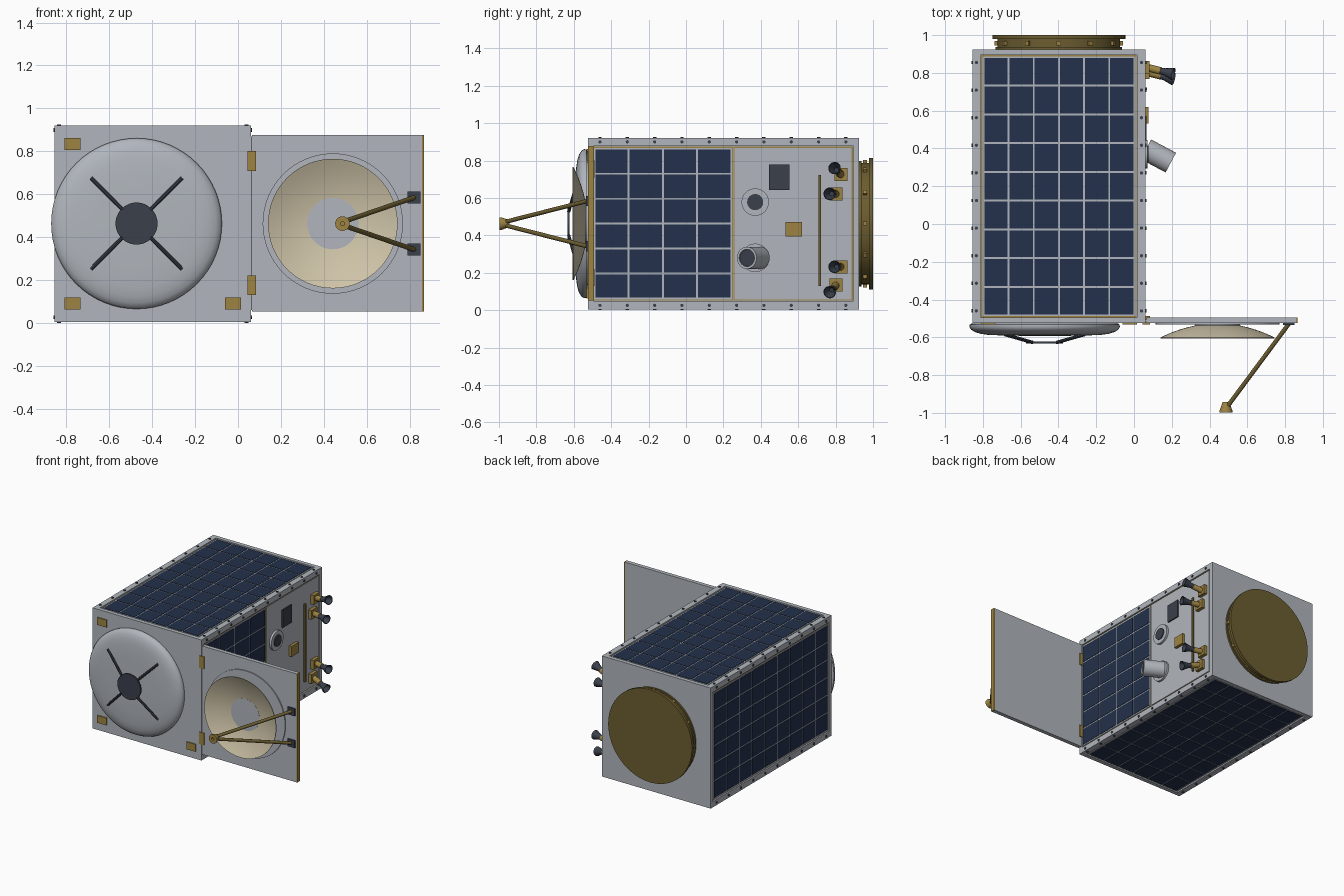
import bpy, bmesh, math
from mathutils import Vector, Matrix

if "Cube" in bpy.data.objects:
    bpy.data.objects.remove(bpy.data.objects["Cube"])


def mat(name, *c):
    m = bpy.data.materials.new(name)
    m.diffuse_color = (*c, 1)
    m.use_nodes = True
    m.node_tree.nodes["Principled BSDF"].inputs["Base Color"].default_value = m.diffuse_color
    return m


GREY = mat("panel_grey", .44, .47, .51)
GOLD = mat("gold", .34, .23, .055)
BRASS = mat("dark_brass", .15, .11, .03)
NAVY = mat("solar_navy", .017, .030, .070)
DARK = mat("charcoal", .042, .050, .070)
CREAM = mat("cream", .62, .55, .39)


def finish(name, bm, m, smooth=False):
    bmesh.ops.recalc_face_normals(bm, faces=bm.faces)
    me = bpy.data.meshes.new(name)
    bm.to_mesh(me)
    bm.free()
    me.materials.append(m)
    if smooth:
        me.shade_smooth()
        me.set_sharp_from_angle(angle=math.radians(35))
    ob = bpy.data.objects.new(name, me)
    bpy.context.collection.objects.link(ob)
    return ob


def add_box(bm, lo, hi):
    lo, hi = Vector(lo), Vector(hi)
    s = hi - lo
    M = Matrix.Translation((lo + hi) / 2) @ Matrix.Diagonal((*[abs(v) for v in s], 1))
    bmesh.ops.create_cube(bm, size=1, matrix=M)


def box(name, lo, hi, m):
    bm = bmesh.new()
    add_box(bm, lo, hi)
    return finish(name, bm, m)


def lathe(name, prof, origin, axis, m, steps=48):
    """Spin (radius, height) points about an axis through origin."""
    bm = bmesh.new()
    vs = [bm.verts.new((r, 0, h)) for r, h in prof]
    es = [bm.edges.new(p) for p in zip(vs, vs[1:])]
    bmesh.ops.spin(bm, geom=vs + es, cent=(0, 0, 0), axis=(0, 0, 1),
                   angle=2 * math.pi, steps=steps, use_merge=True)
    bmesh.ops.remove_doubles(bm, verts=bm.verts, dist=1e-5)
    bmesh.ops.dissolve_degenerate(bm, edges=bm.edges, dist=1e-6)
    q = Vector(axis).normalized().to_track_quat('Z', 'Y')
    bm.transform(Matrix.Translation(origin) @ q.to_matrix().to_4x4())
    return finish(name, bm, m, True)


def disc(name, r, h, origin, axis, m, steps=48):
    return lathe(name, [(0, 0), (r, 0), (r, h), (0, h)], origin, axis, m, steps)


def rod(name, a, b, r, m, steps=12):
    d = Vector(b) - Vector(a)
    return disc(name, r, d.length, a, d, m, steps)


# Body extents
X0, X1, Y0, Y1, Z0, Z1 = -.855, .06, -.525, .925, .005, .921
CX, CZ = (X0 + X1) / 2, (Z0 + Z1) / 2
I = .016

# Body: inset core, end plates and four corner rails
box("body_core", (X0 + I, Y0 + .01, Z0 + I), (X1 - I, Y1 - .01, Z1 - I), GREY)
box("front_plate", (X0, Y0, Z0), (X1, Y0 + .03, Z1), GREY)
box("rear_plate", (X0, Y1 - .03, Z0), (X1, Y1, Z1), GREY)
bm = bmesh.new()
W = .043
for x in (X0, X1 - W):
    for z in (Z0, Z1 - W):
        add_box(bm, (x, Y0 + .03, z), (x + W, Y1 - .03, z + W))
finish("corner_rails", bm, GREY)

# Rail bolts on all four long sides
bm = bmesh.new()
for k in range(10):
    y = -.46 + k * 1.315 / 9
    for s in (-1, 1):
        for side in (-1, 1):
            h = .4575 + .001
            for pos, rot in (((CX + s * .437, y, CZ + side * h), Matrix()),
                             ((CX + side * h, y, CZ + s * .437),
                              Matrix.Rotation(math.pi / 2, 4, 'Y'))):
                bmesh.ops.create_cone(bm, cap_ends=True, segments=8, radius1=.009,
                                      radius2=.009, depth=.008,
                                      matrix=Matrix.Translation(pos) @ rot)
finish("rail_bolts", bm, DARK)


def on_side(side, u, y, d):
    """Point on a side face: u across the face, d outwards from the rail surface."""
    h = .4575 + d
    return {'top': (CX + u, y, CZ + h), 'bottom': (CX + u, y, CZ - h),
            'right': (CX + h, y, CZ + u), 'left': (CX - h, y, CZ + u)}[side]


def panel(side, ya, yb, cols):
    """Gold backing, grey plate and a grid of solar cells (cols along y)."""
    def slab(bm, u0, u1, y0, y1, d0, d1):
        a, b = on_side(side, u0, y0, d0), on_side(side, u1, y1, d1)
        add_box(bm, [min(p) for p in zip(a, b)], [max(p) for p in zip(a, b)])
    for name, mm, g, d0, d1 in (("panel_backing", GOLD, .009, -.02, -.008),
                                ("panel_plate", GREY, .002, -.01, -.004)):
        bm = bmesh.new()
        slab(bm, -.403 - g, .403 + g, ya - g, yb + g, d0, d1)
        finish(side + "_" + name, bm, mm)
    if not cols:
        return
    bm = bmesh.new()
    du, dy = .8 / 6, (yb - ya) / cols
    for i in range(6):
        for j in range(cols):
            slab(bm, -.4 + i * du + .005, -.4 + (i + 1) * du - .005,
                 ya + j * dy + .005, ya + (j + 1) * dy - .005, -.006, -.001)
    finish(side + "_solar_cells", bm, NAVY)


for s in ('top', 'bottom', 'left'):
    panel(s, -.485, .885, 9)
panel('right', -.49, .243, 4)
panel('right', .262, .883, 0)

# Rear docking ring with bolts
RX = -.398
lathe("docking_ring", [(0, 0), (.335, 0), (.335, .012), (.325, .012), (.325, .054),
                       (.352, .054), (.352, .075), (0, .075)],
      (RX, Y1, CZ), (0, 1, 0), BRASS, 64)
bm = bmesh.new()
for k in range(12):
    M = (Matrix.Translation((RX, .957, CZ)) @ Matrix.Rotation(k * math.pi / 6, 4, 'Y')
         @ Matrix.Translation((.33, 0, 0)))
    bmesh.ops.create_cube(bm, size=.022, matrix=M)
finish("ring_bolts", bm, GOLD)

# Front domed cover with hub and four spokes
DX = -.473
lathe("dome_cover", [(0, 0), (.385, 0), (.397, .008), (.398, .02), (.39, .034),
                     (.37, .047), (.34, .056), (.30, .062), (.2, .066), (0, .068)],
      (DX, Y0, CZ), (0, -1, 0), GREY, 64)
disc("dome_hub", .098, .01, (DX, -.623, CZ), (0, -1, 0), DARK)
for k in range(4):
    a = math.pi / 4 + k * math.pi / 2
    c, s = math.cos(a), math.sin(a)
    rod("dome_spoke", (DX + .09 * c, -.627, CZ + .09 * s),
        (DX + .3 * c, -.585, CZ + .3 * s), .009, DARK, 8)

# Gold pads on the front plate
for x, z in ((-.772, .834), (-.772, .09), (-.023, .09)):
    box("front_pad", (x - .038, Y0 - .008, z - .028), (x + .038, Y0, z + .028), GOLD)

# Open door, gold edge and hinges
box("door", (.066, -.525, .053), (.858, -.495, .877), GREY)
box("door_edge", (.858, -.525, .053), (.866, -.495, .877), GOLD)
for z in (.755, .175):
    box("hinge", (.045, -.532, z - .046), (.085, -.488, z + .046), GOLD)
rod("hinge_pin", (.063, -.512, .06), (.063, -.512, .87), .007, GREY, 8)

# Door dish
AX = .442
disc("dish_base_ring", .327, .008, (AX, -.525, CZ), (0, -1, 0), GREY, 64)
bowl = [(r, .006 + .82 * r * r) for r in (.09, .12, .16, .2, .24, .275, .302)]
lathe("dish_bowl", bowl + [(r, h - .005) for r, h in reversed(bowl)] + bowl[:1],
      (AX, -.525, CZ), (0, -1, 0), CREAM, 64)
disc("dish_centre", .12, .019, (AX, -.525, CZ), (0, -1, 0), GREY)

# Feed horn on two struts
for s in (-1, 1):
    z = CZ + s * .121
    box("strut_foot", (.79, -.535, z - .028), (.85, -.525, z + .028), DARK)
    rod("feed_strut", (.82, -.528, z), (.49, -.972, CZ + s * .008), .0115, BRASS)
lathe("feed_horn", [(0, 0), (.018, 0), (.034, .045), (.034, .055), (.01, .055),
                    (.01, .04), (0, .04)], (.487, -.943, CZ), (0, -1, 0), GOLD, 24)

# Right side instruments
S = .056
box("dark_plate", (S, .445, .643), (S + .009, .553, .778), DARK)
box("gold_unit", (S, .533, .393), (S + .022, .62, .472), GOLD)
box("gold_bar", (S, .709, .13), (S + .012, .723, .722), BRASS)
disc("lens_ring", .073, .016, (S, .37, .578), (1, 0, 0), GREY)
disc("lens", .043, .022, (S, .37, .578), (1, 0, 0), DARK)
disc("camera_base", .076, .016, (S, .37, .28), (1, 0, 0), GREY)
cam = Vector((.88, -.47, 0)).normalized()
lathe("camera_tube", [(0, 0), (.059, 0), (.059, .15), (.046, .15), (.046, .13), (0, .13)],
      Vector((.195, .325, .28)) - cam * .15, cam, GREY)
disc("camera_lens", .045, .012, Vector((.195, .325, .28)) - cam * .02, cam, DARK)

# Thrusters: block, stem and flared nozzle
for y, z, dz in ((.828, .725, .035), (.802, .622, 0), (.828, .232, 0), (.802, .134, -.038)):
    box("thruster_block", (S, y - .035, z - .035), (S + .026, y + .035, z + .035), GOLD)
    base = Vector((S + .015, y, z))
    end = Vector((.208, y - .034, z + dz))
    d = (end - base).normalized()
    L = (end - base).length
    rod("thruster_stem", base, base + d * (L - .07), .02, GOLD, 16)
    lathe("thruster_nozzle", [(0, 0), (.017, 0), (.019, .025), (.026, .05), (.034, .075),
                              (.03, .075), (.012, .03), (0, .03)],
          end - d * .075, d, DARK, 24)
